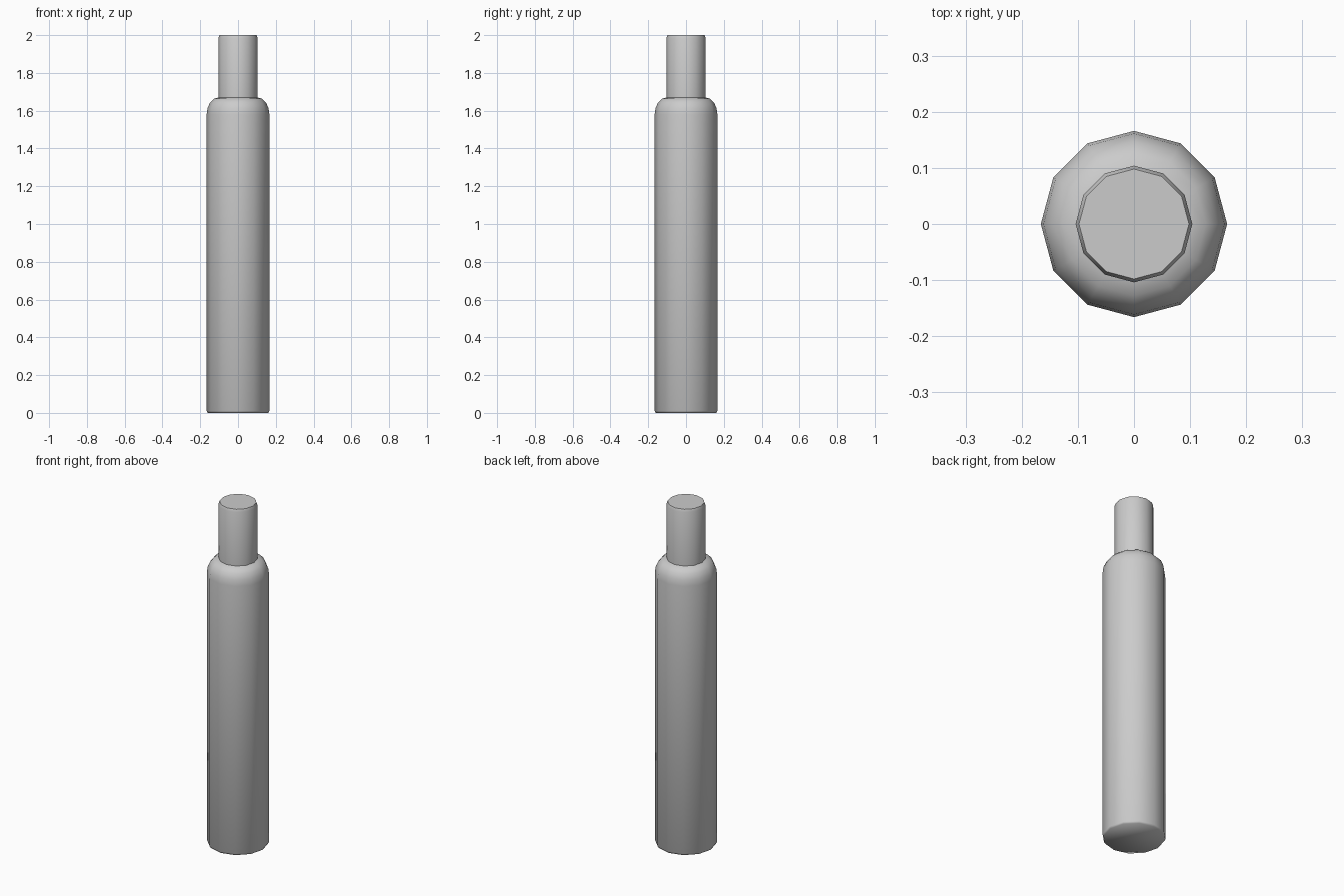
import bpy
import bmesh
from math import cos, sin, radians, tau

cube = bpy.data.objects.get("Cube")
if cube:
    bpy.data.objects.remove(cube, do_unlink=True)

SIDES = 12
BODY_R, NECK_R = 0.166, 0.104

# Plain grey finish
grey = bpy.data.materials.new("plain_grey")
grey.use_nodes = True
color = (0.6, 0.6, 0.6, 1)
grey.diffuse_color = color
grey.node_tree.nodes["Principled BSDF"].inputs["Base Color"].default_value = color

# Outline from base to top: chamfered foot, straight body, rounded shoulder, neck, chamfered lip
profile = [(BODY_R - 0.006, 0), (BODY_R, 0.01)]
for step in range(5):
    a = radians(90) * step / 4
    profile.append((NECK_R + (BODY_R - NECK_R) * cos(a), 1.58 + 0.09 * sin(a)))
profile += [(NECK_R, 1.985), (NECK_R - 0.006, 2)]

# Lathe the outline into twelve sides
bm = bmesh.new()
rings = [[bm.verts.new((r * cos(tau * i / SIDES), r * sin(tau * i / SIDES), z))
          for i in range(SIDES)] for r, z in profile]
for low, high in zip(rings, rings[1:]):
    for i in range(SIDES):
        j = (i + 1) % SIDES
        bm.faces.new((low[i], low[j], high[j], high[i]))
bm.faces.new(rings[0][::-1])
bm.faces.new(rings[-1])

mesh = bpy.data.meshes.new("bottle_body")
bm.to_mesh(mesh)
bm.free()
mesh.materials.append(grey)
bottle = bpy.data.objects.new("bottle_body", mesh)
bpy.context.collection.objects.link(bottle)

# Smooth sides, crisp edge where the neck meets the shoulder
bpy.ops.object.select_all(action='DESELECT')
bottle.select_set(True)
bpy.context.view_layer.objects.active = bottle
bpy.ops.object.shade_smooth_by_angle(angle=radians(65))
